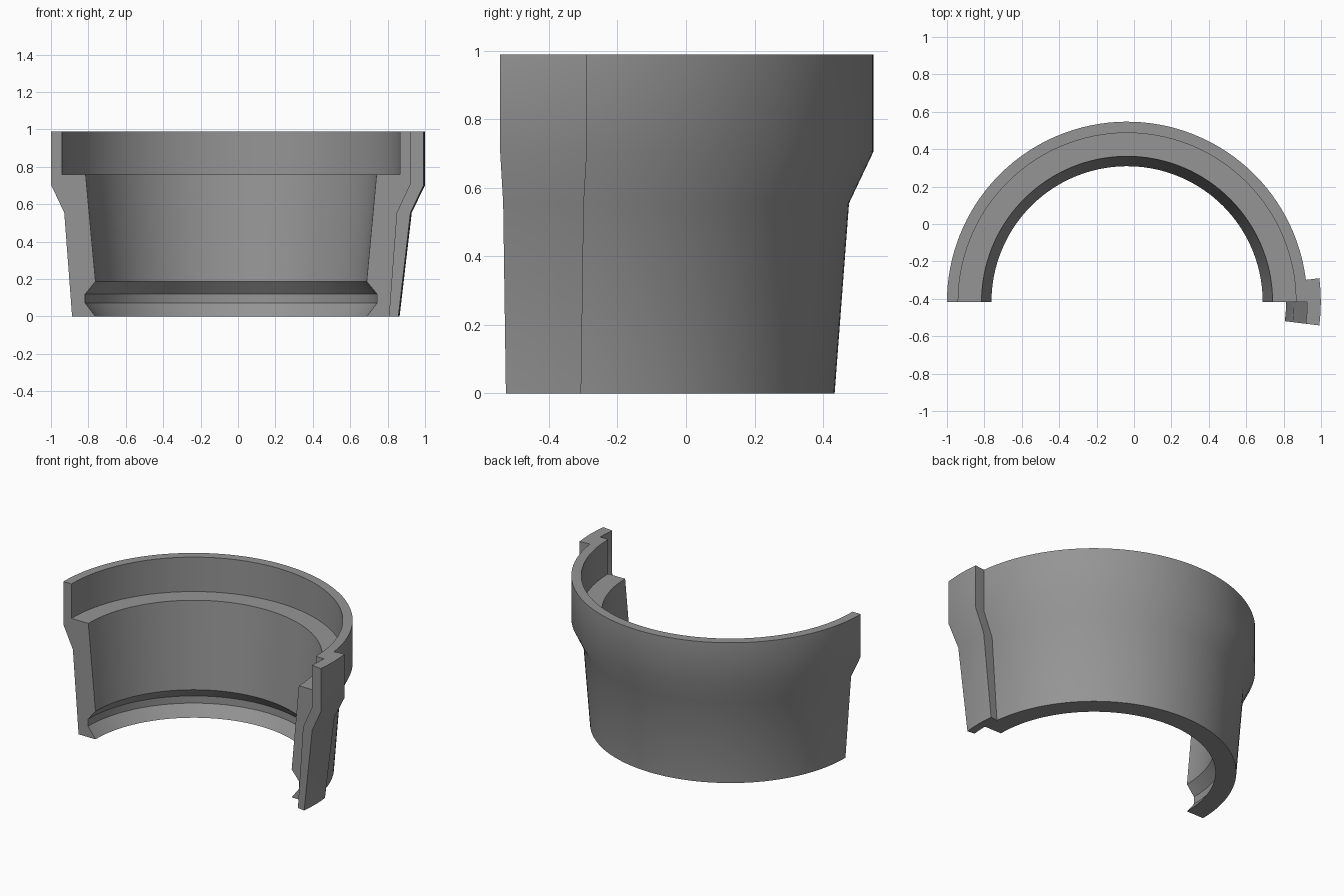
import bpy, bmesh
from math import radians, cos, sin

if "Cube" in bpy.data.objects:
    bpy.data.objects.remove(bpy.data.objects["Cube"])

CX, CY = -0.037, -0.416      # axis of the half ring
TAB = 7                      # half angle of the side tab, degrees
TOP = 0.99

# Profiles as (radius, height)
outer = [(0.85, 0), (0.892, 0.555), (0.963, 0.705), (0.963, TOP)]
inner = [(0.903, TOP), (0.903, 0.76), (0.778, 0.76), (0.725, 0.187),
         (0.78, 0.12), (0.78, 0.072), (0.725, 0)]
tab_outer = [(1.036, TOP), (1.036, 0.7), (0.966, 0.555), (0.901, 0)]

bm = bmesh.new()
verts, faces = {}, {}


def vert(p, a):
    key = (p, round(a, 4))
    if key not in verts:
        t = radians(a)
        verts[key] = bm.verts.new((CX + p[0] * cos(t), CY + p[0] * sin(t), p[1]))
    return verts[key]


def face(vs):
    # A face shared by two solids is internal, so both copies are dropped
    key = frozenset(vs)
    if key in faces:
        bm.faces.remove(faces.pop(key))
    else:
        faces[key] = bm.faces.new(vs)


def sweep(profile, angles):
    n = len(profile)
    for a, b in zip(angles, angles[1:]):
        for i in range(n):
            p, q = profile[i], profile[(i + 1) % n]
            face([vert(p, a), vert(p, b), vert(q, b), vert(q, a)])
    for a in (angles[0], angles[-1]):
        face([vert(p, a) for p in profile])


# Half ring
steps = 64
sweep(outer + inner, [0, TAB / 2] + [TAB + (180 - TAB) * i / steps for i in range(steps + 1)])
# Overlapping tab on the outside of one end
sweep(outer + tab_outer, [-TAB, -TAB / 2, 0, TAB / 2, TAB])

bmesh.ops.recalc_face_normals(bm, faces=bm.faces)
mesh = bpy.data.meshes.new("half_collar")
bm.to_mesh(mesh)
bm.free()
collar = bpy.data.objects.new("half_collar", mesh)
bpy.context.collection.objects.link(collar)

grey = bpy.data.materials.new("grey")
grey.diffuse_color = (0.3, 0.3, 0.3, 1)
grey.use_nodes = True
grey.node_tree.nodes["Principled BSDF"].inputs["Base Color"].default_value = grey.diffuse_color
mesh.materials.append(grey)

bpy.context.view_layer.objects.active = collar
collar.select_set(True)
bpy.ops.object.shade_smooth_by_angle(angle=radians(30))
